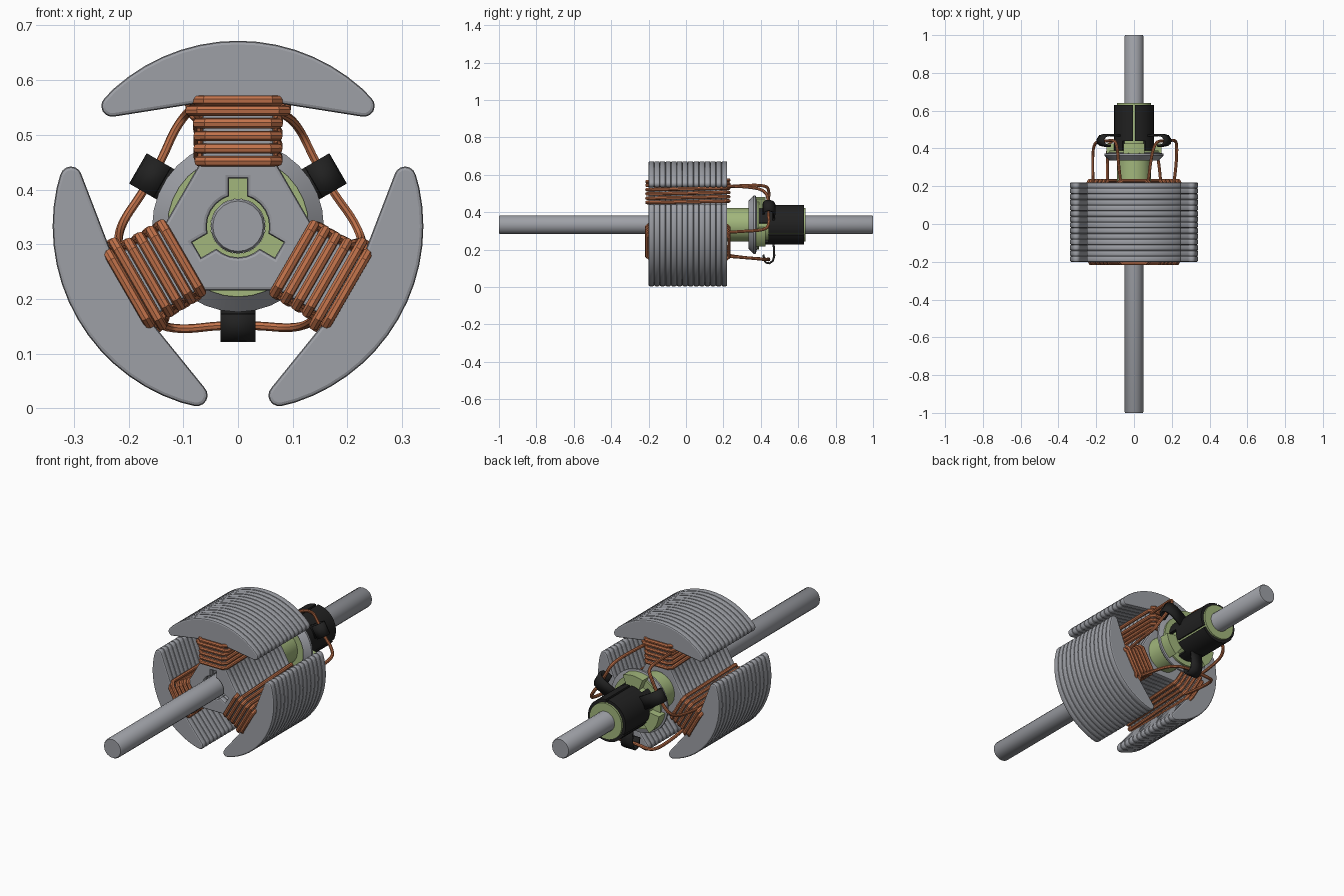
import bpy, bmesh, math
from mathutils import Vector

if "Cube" in bpy.data.objects:
    bpy.data.objects.remove(bpy.data.objects["Cube"])

AXIS_Z = 0.333
POLES = (90, 210, 330)
TABS = (30, 150, 270)


def material(name, rgb):
    m = bpy.data.materials.new(name)
    m.use_nodes = True
    m.diffuse_color = (*rgb, 1)
    m.node_tree.nodes["Principled BSDF"].inputs["Base Color"].default_value = (*rgb, 1)
    return m


STEEL = material("steel grey", (0.34, 0.35, 0.38))
COPPER = material("copper", (0.54, 0.17, 0.07))
GREEN = material("insulator green", (0.36, 0.47, 0.2))
BLACK = material("commutator black", (0.015, 0.015, 0.015))


def place(u, r, y, angle):
    """u runs sideways (clockwise), r away from the shaft, y along it."""
    c, s = math.cos(math.radians(angle)), math.sin(math.radians(angle))
    return Vector((r * c + u * s, y, AXIS_Z + r * s - u * c))


def add_object(name, mesh, mat):
    obj = bpy.data.objects.new(name, mesh)
    bpy.context.collection.objects.link(obj)
    mesh.materials.clear()
    mesh.materials.append(mat)
    bpy.ops.object.select_all(action='DESELECT')
    obj.select_set(True)
    bpy.context.view_layer.objects.active = obj
    bpy.ops.object.shade_smooth_by_angle(angle=math.radians(35))
    return obj


def from_bmesh(name, bm, mat):
    bmesh.ops.remove_doubles(bm, verts=bm.verts, dist=1e-5)
    bmesh.ops.recalc_face_normals(bm, faces=bm.faces)
    mesh = bpy.data.meshes.new(name)
    bm.to_mesh(mesh)
    bm.free()
    return add_object(name, mesh, mat)


def curve_mesh(name, curve):
    """Turn a curve into a plain mesh."""
    temp = bpy.data.objects.new(name, curve)
    bpy.context.collection.objects.link(temp)
    bpy.context.view_layer.update()
    mesh = bpy.data.meshes.new_from_object(
        temp.evaluated_get(bpy.context.evaluated_depsgraph_get()))
    bpy.data.objects.remove(temp)
    return mesh


def sweep(name, profile, mat, start=0, end=360, steps=32):
    """Revolve a closed (r, y) profile about the shaft, capping partial turns."""
    bm = bmesh.new()
    rings = [[bm.verts.new(place(0, r, y, start + (end - start) * i / steps))
              for r, y in profile] for i in range(steps + 1)]
    n = len(profile)
    for a, b in zip(rings, rings[1:]):
        for k in range(n):
            bm.faces.new((a[k], a[(k + 1) % n], b[(k + 1) % n], b[k]))
    if end - start < 360:
        bm.faces.new(rings[0])
        bm.faces.new(rings[-1])
    return from_bmesh(name, bm, mat)


def wire(name, points, kind, radius=0.0095):
    curve = bpy.data.curves.new(name, 'CURVE')
    curve.dimensions = '3D'
    curve.bevel_depth, curve.bevel_resolution = radius, 2
    curve.use_fill_caps = True
    spline = curve.splines.new(kind)
    spline.points.add(len(points) - 1)
    for p, co in zip(spline.points, points):
        p.co = (*co, 1)
    if kind == 'NURBS':
        spline.order_u, spline.resolution_u, spline.use_endpoint_u = 3, 6, True
    return add_object(name, curve_mesh(name, curve), COPPER)


def tube(r0, r1, y0, y1):
    return [(r0, y0), (r1, y0), (r1, y1), (r0, y1)]


# Shaft with slightly rounded ends
sweep("shaft", [(0, -1), (0.046, -1), (0.05, -0.994), (0.05, 0.994), (0.046, 1), (0, 1)],
      STEEL, steps=20)

# Laminated core: one plate outline with three poles, stacked along the shaft
half = [(0.065, 0.123), (0.065, 0.226), (0.09, 0.222)]
tip = Vector((0.23, 0.22))
half += [(tip.x + 0.02 * math.cos(math.radians(a)), tip.y + 0.02 * math.sin(math.radians(a)))
         for a in range(-105, 47, 25)]
half += [(0.339 * math.sin(math.radians(a)), 0.339 * math.cos(math.radians(a)))
         for a in range(42, 0, -6)]
pole = [(-u, r) for u, r in half] + [(0, 0.339)] + half[::-1]
outline = [place(u, r, 0, a) for a in (90, -30, -150) for u, r in pole]

# Shaft hole with three key slots
bore = []
for a in (90, -30, -150):
    bore += [place(u, r, 0, a) for u, r in
             ((-0.016, 0.055), (-0.016, 0.087), (0.016, 0.087), (0.016, 0.055))]
    bore += [place(0, 0.057, 0, a - d) for d in range(30, 100, 15)]

PLATES, PITCH, EDGE = 14, 0.03, 0.0065
curve = bpy.data.curves.new("core_plate", 'CURVE')
curve.dimensions, curve.fill_mode = '2D', 'BOTH'
curve.extrude, curve.bevel_depth = PITCH / 2 - EDGE, EDGE
curve.offset, curve.bevel_resolution = -EDGE, 1
for loop in (outline, bore):
    spline = curve.splines.new('POLY')
    spline.points.add(len(loop) - 1)
    spline.use_cyclic_u = True
    for p, co in zip(spline.points, loop):
        p.co = (co.x, co.z, 0, 1)
core = add_object("laminated_core", curve_mesh("core_plate", curve), STEEL)
core.rotation_euler.x = math.pi / 2
core.location.y = -0.2 + PITCH / 2
stack = core.modifiers.new("stack", 'ARRAY')
stack.count = PLATES
stack.use_relative_offset, stack.use_constant_offset = False, True
stack.constant_offset_displace = (0, 0, -PITCH)

# Coils: continuous windings that climb along the sides of each pole neck
turns = [(0.119, 0.073), (0.142, 0.073), (0.165, 0.073),
         (0.188, 0.074), (0.211, 0.088), (0.23, 0.076)]
FRONT, BACK = -0.2095, 0.2295
for i, a in enumerate(POLES):
    path = []
    for k, (r, w) in enumerate(turns):
        r2 = r + 0.008
        path += [place(u, rr, y, a) for u, rr, y in (
            (-w, r, FRONT + 0.016), (0.016 - w, r, FRONT), (w - 0.016, r, FRONT),
            (w, r, FRONT + 0.016), (w, r2, BACK - 0.016), (w - 0.016, r2, BACK),
            (0.016 - w, r2, BACK), (-w, r2, BACK - 0.016))]
    wire(f"coil_{i + 1}", path, 'POLY')

# Lead wires looping from coil to tab to the next coil
lead = [(-41, 0.215, 0.22), (-39, 0.226, 0.3), (-37, 0.23, 0.43), (-27, 0.212, 0.445),
        (-12, 0.186, 0.44), (0, 0.182, 0.44), (12, 0.186, 0.44), (27, 0.21, 0.43),
        (36, 0.222, 0.36), (40, 0.22, 0.22)]
for i, a in enumerate(TABS):
    wire(f"lead_wire_{i + 1}", [place(0, r, y, a + d) for d, r, y in lead], 'NURBS', 0.008)

# Insulating sleeve, collar and flared washer behind the core
sweep("insulator_sleeve", tube(0.05, 0.09, 0.21, 0.64), GREEN)
sweep("insulator_collar", tube(0.08, 0.131, 0.345, 0.39), GREEN)
sweep("flared_washer", [(0.129, 0.335), (0.157, 0.362), (0.157, 0.372), (0.129, 0.38)], STEEL)
for i, a in enumerate(POLES):
    sweep(f"insulator_rib_{i + 1}", tube(0.08, 0.148, 0.365, 0.425), GREEN, a - 22, a + 22, 6)

# Commutator segments, each with a hooked tab that holds a lead
hook = [(0.095, 0.468), (0.165, 0.472), (0.192, 0.465), (0.206, 0.447),
        (0.203, 0.428), (0.188, 0.418), (0.16, 0.414)]
for i, a in enumerate(TABS):
    sweep(f"commutator_segment_{i + 1}", tube(0.085, 0.105, 0.44, 0.63), BLACK, a - 57, a + 57, 14)
    sweep(f"segment_foot_{i + 1}", tube(0.085, 0.105, 0.38, 0.45), BLACK, a - 25, a + 25, 6)
    bm = bmesh.new()
    rows = [[bm.verts.new(place(u, r, y, a)) for u in (-0.032, 0.032)] for r, y in hook]
    for p, q in zip(rows, rows[1:]):
        bm.faces.new((p[0], p[1], q[1], q[0]))
    tab = from_bmesh(f"tab_{i + 1}", bm, BLACK)
    solid = tab.modifiers.new("thickness", 'SOLIDIFY')
    solid.thickness, solid.offset = 0.011, 0
